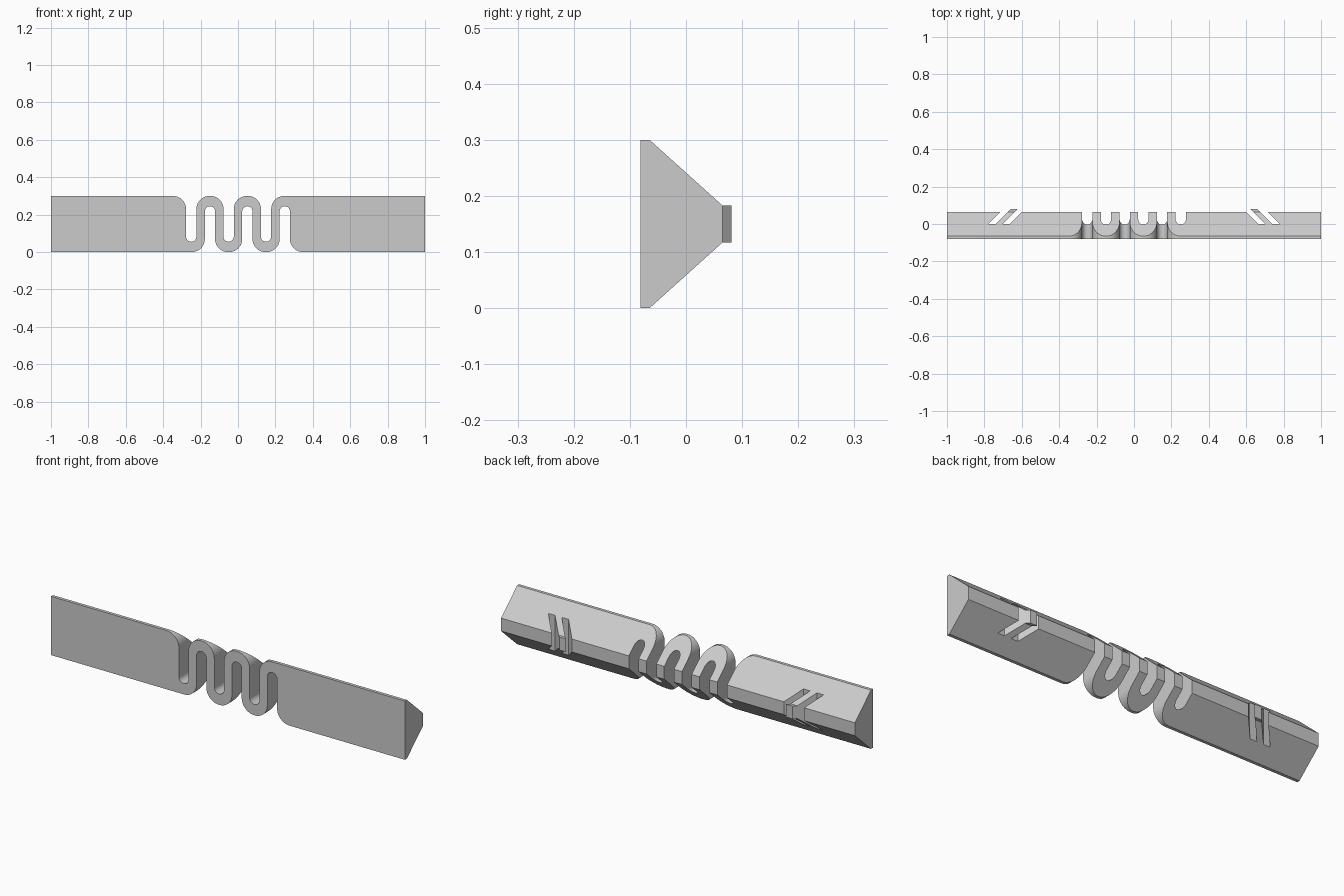
import bpy, bmesh, math
from mathutils import Vector

cube = bpy.data.objects.get("Cube")
if cube:
    bpy.data.objects.remove(cube, do_unlink=True)

FRONT, LIP, BACK, TIP = -0.081, -0.065, 0.065, 0.081
HEIGHT, BACK_LOW, BACK_HIGH = 0.3, 0.117, 0.183
SLOT_R, FLARE_R, WALL = 0.0275, 0.07, 0.055

grey = bpy.data.materials.new("plain_grey")
grey.use_nodes = True
colour = (0.6, 0.6, 0.6, 1)
grey.diffuse_color = colour
grey.node_tree.nodes["Principled BSDF"].inputs["Base Color"].default_value = colour


def add_prism(bm, outline, push):
    """Extrude a closed 3D outline along a vector."""
    face = bm.faces.new([bm.verts.new(p) for p in outline])
    grown = bmesh.ops.extrude_face_region(bm, geom=[face])["geom"]
    verts = [v for v in grown if isinstance(v, bmesh.types.BMVert)]
    bmesh.ops.translate(bm, verts=verts, vec=Vector(push))


def finish(bm, name):
    bmesh.ops.recalc_face_normals(bm, faces=bm.faces)
    mesh = bpy.data.meshes.new(name)
    bm.to_mesh(mesh)
    bm.free()
    mesh.materials.append(grey)
    obj = bpy.data.objects.new(name, mesh)
    bpy.context.collection.objects.link(obj)
    return obj


def arc(cx, cz, r, start, end, steps=10):
    angles = [math.radians(start + (end - start) * i / steps) for i in range(steps + 1)]
    return [(cx + r * math.cos(a), cz + r * math.sin(a)) for a in angles]


# Bar with a tapered back
bm = bmesh.new()
section = [(FRONT, 0), (LIP, 0), (BACK, BACK_LOW), (BACK, BACK_HIGH),
           (LIP, HEIGHT), (FRONT, HEIGHT)]
add_prism(bm, [(-1, y, z) for y, z in section], (2, 0, 0))
bar = finish(bm, "spring_bar")

# Cutters: round-ended slots with flared mouths, alternating top and bottom
bm = bmesh.new()
reach = SLOT_R + FLARE_R
shoulder = HEIGHT - FLARE_R
right_side = arc(reach, shoulder, FLARE_R, 180, 90) + [(reach, HEIGHT + 0.05)]
left_side = [(-x, z) for x, z in reversed(right_side)]
slot = arc(0, WALL + SLOT_R, SLOT_R, 180, 360, 16) + right_side + left_side
for i in range(6):
    x0 = -0.25 + 0.1 * i
    outline = [(x0 + x, -0.2, z if i % 2 == 0 else HEIGHT - z) for x, z in slot]
    add_prism(bm, outline, (0, 0.4, 0))

# Cutters: slanted pairs of grooves that free each barb
STEP = 0.038
BASE = 0.778


def slanted(side, start, low, high):
    """Corners of a 45 degree strip in plan."""
    pts = [(start - low, low), (start - STEP - low, low),
           (start - STEP - high, high), (start - high, high)]
    return [(side * x, y) for x, y in pts]


for side in (-1, 1):
    for start in (BASE, BASE - 2 * STEP):
        add_prism(bm, [(x, y, -0.1) for x, y in slanted(side, start, 0, 0.1)], (0, 0, 0.5))
cutter = finish(bm, "slot_cutter")
cutter.hide_render = True

cut = bar.modifiers.new("slots", "BOOLEAN")
cut.operation = "DIFFERENCE"
cut.solver = "EXACT"
cut.object = cutter
bpy.context.view_layer.objects.active = bar
bar.select_set(True)
bpy.ops.object.modifier_apply(modifier=cut.name)
bpy.data.objects.remove(cutter, do_unlink=True)
bpy.ops.object.shade_smooth_by_angle(angle=math.radians(25))

# Barb tips standing proud of the back face
for side, name in ((-1, "right_barb_tip"), (1, "left_barb_tip")):
    bm = bmesh.new()
    plan = slanted(side, BASE - STEP, BACK, TIP)
    add_prism(bm, [(x, y, BACK_LOW) for x, y in plan], (0, 0, BACK_HIGH - BACK_LOW))
    finish(bm, name)
